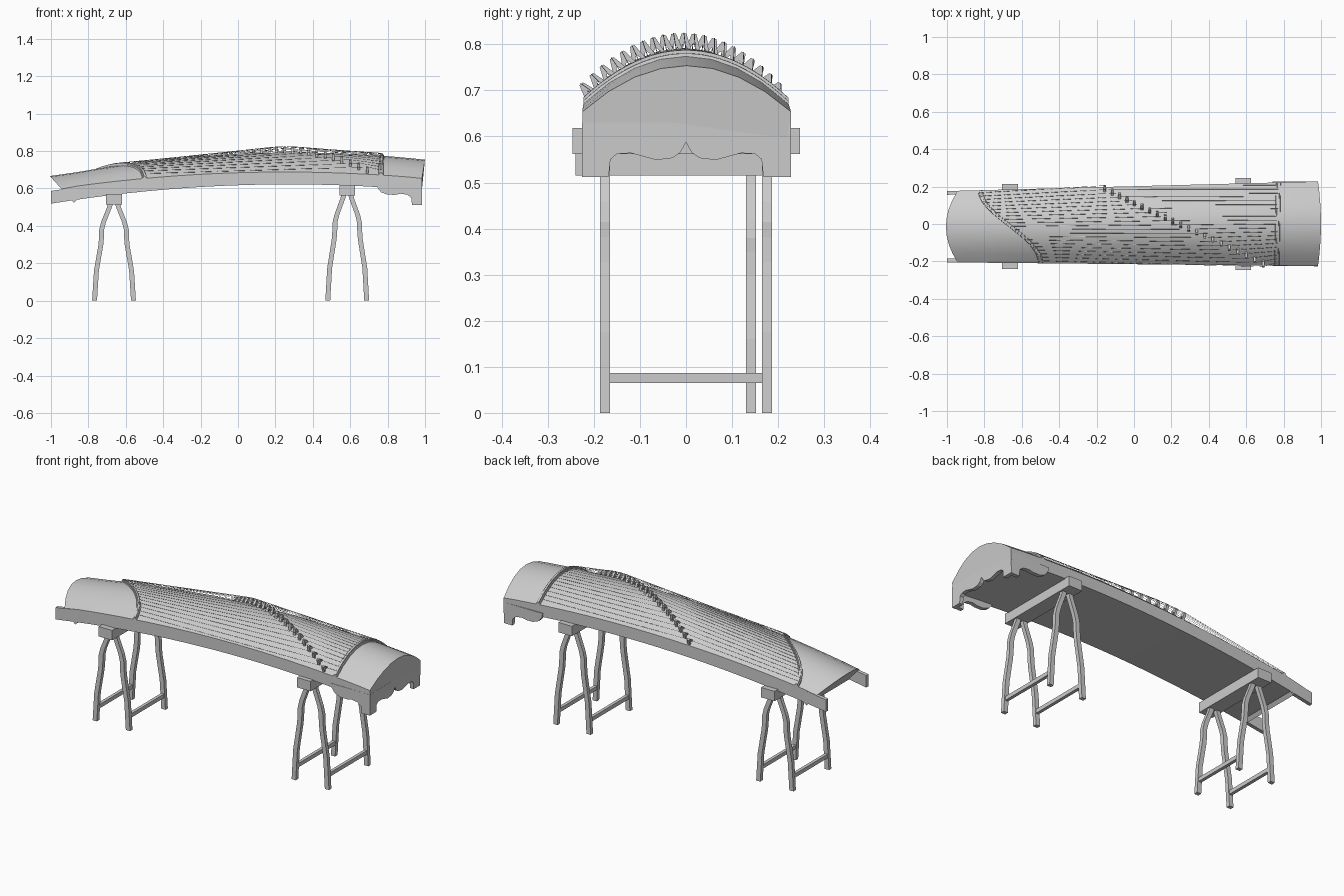
import bpy, bmesh, math
from mathutils import Matrix, Vector

if "Cube" in bpy.data.objects:
    bpy.data.objects.remove(bpy.data.objects["Cube"], do_unlink=True)

GREY = (0.6, 0.6, 0.6, 1)
mat = bpy.data.materials.new("plain grey")
mat.use_nodes = True
mat.diffuse_color = GREY
mat.node_tree.nodes["Principled BSDF"].inputs["Base Color"].default_value = GREY


# Shape of the instrument: crown, eave and underside heights along its length
def crown(x): return 0.792 - 0.078 * (x - 0.3) ** 2
def eave(x): return 0.688 - 0.061 * (x - 0.25) ** 2
def under(x): return 0.622 - 0.064 * (x - 0.27) ** 2
def front_y(x): return -0.215 - 0.01 * x
def back_y(x): return 0.202 + 0.026 * x


def surface(x, f, lift=0.0):
    """Point on the soundboard; f runs from -1 (front) to 1 (back)."""
    y = front_y(x) + (back_y(x) - front_y(x)) * (f + 1) / 2
    z = eave(x) + (crown(x) - eave(x)) * (1 - f * f)
    return Vector((x, y, z + lift))


# Mesh helpers
def finish(name, bm, smooth=None):
    bmesh.ops.recalc_face_normals(bm, faces=bm.faces)
    me = bpy.data.meshes.new(name)
    bm.to_mesh(me)
    bm.free()
    me.materials.append(mat)
    if smooth:
        me.shade_smooth()
        me.set_sharp_from_angle(angle=math.radians(smooth))
    ob = bpy.data.objects.new(name, me)
    bpy.context.collection.objects.link(ob)
    return ob


def loft(name, rings, smooth=None):
    bm = bmesh.new()
    rows = [[bm.verts.new(p) for p in ring] for ring in rings]
    for a, b in zip(rows, rows[1:]):
        for i in range(len(a)):
            j = (i + 1) % len(a)
            bm.faces.new((a[i], a[j], b[j], b[i]))
    bm.faces.new(rows[0])
    bm.faces.new(rows[-1][::-1])
    return finish(name, bm, smooth)


def prism(name, points, depth):
    """Extrude a closed outline by a depth vector."""
    depth = Vector(depth)
    return loft(name, [[Vector(p) for p in points], [Vector(p) + depth for p in points]])


def box(name, x0, x1, y0, y1, z0, z1):
    return prism(name, [(x0, y0, z0), (x1, y0, z0), (x1, y1, z0), (x0, y1, z0)], (0, 0, z1 - z0))


# Arched body with slanted ends
STATIONS, ARCH = 20, 8
rings = []
for i in range(STATIONS + 1):
    x = -0.86 + 1.78 * i / STATIONS
    ring = []
    for k in range(ARCH + 1):
        ring.append(surface(x, 2 * k / ARCH - 1))
    ring.append(Vector((x, back_y(x), under(x))))
    ring.append(Vector((x, front_y(x), under(x))))
    rings.append(ring)


def end_ring(x, slant):
    ring = [surface(x, 2 * k / ARCH - 1) for k in range(ARCH + 1)]
    ring += [Vector((x, back_y(x), under(x))), Vector((x, front_y(x), under(x)))]
    for p in ring:
        p.x = slant(p.z)
    return ring


rings.insert(0, end_ring(-0.97, lambda z: -1 + 0.9 * (0.66 - z)))
rings.append(end_ring(1.0, lambda z: 0.983 + 0.16 * max(0, z - 0.65)))
loft("body", rings, 25)

# Side rails that run past the slanted tail
for side, edge, inward in (("front", front_y, 0.02), ("back", back_y, -0.02)):
    rail = []
    for x in (-1.0, -0.93, -0.84):
        y = edge(x)
        rail.append([(x, y, under(x)), (x, y + inward, under(x)),
                     (x, y + inward, eave(x) - 0.006), (x, y, eave(x) - 0.006)])
    loft(side + "_tail_rail", rail)

# Scalloped skirts at the head
SIDE = [(0.74, 0.63), (0.745, 0.605), (0.765, 0.58), (0.80, 0.567), (0.84, 0.566), (0.87, 0.572),
        (0.905, 0.567), (0.927, 0.55), (0.93, 0.512), (0.982, 0.512), (0.984, 0.63)]
for side, y, t in (("front", front_y(0.98), 0.022), ("back", back_y(0.98), -0.022)):
    prism(side + "_head_skirt", [(x, y, z) for x, z in SIDE], (0, t, 0))

HALF = [(0.226, 0.63), (0.226, 0.512), (0.168, 0.512), (0.164, 0.55), (0.15, 0.562),
        (0.12, 0.564), (0.065, 0.549), (0.03, 0.553), (0.012, 0.565)]
outline = HALF + [(0, 0.588)] + [(-y, z) for y, z in reversed(HALF)]
prism("end_skirt", [(0.962, y, z) for y, z in outline], (0.022, 0, 0))


# Fixed ridges across the soundboard
def tail_x(f): return -0.66 - 0.16 * math.sin(f * math.pi / 2)
def head_x(f): return 0.768 + 0.004 * f


def ridge(name, path, width, height):
    sections = []
    for k in range(25):
        f = k / 12 - 1
        x = path(f)
        # Widen across the direction of the path
        slope = (path(f + 0.01) - path(f - 0.01)) / 0.004
        half = width / 2 * math.sqrt(1 + slope * slope * 0.04)
        sections.append([surface(x - half, f, -0.006), surface(x + half, f, -0.006),
                         surface(x + half * 0.8, f, height), surface(x - half * 0.8, f, height)])
    loft(name, sections, 40)


for label, path in (("tail", tail_x), ("head", head_x)):
    ridge(label + "_ridge", path, 0.014, 0.013)
    ridge(label + "_ridge_trim", path, 0.028, 0.006)

# Movable bridges and the strings that cross them
STRINGS, RISE = 21, 0.032
curve = bpy.data.curves.new("strings", "CURVE")
curve.dimensions = "3D"
curve.bevel_depth = 0.0009
curve.bevel_resolution = 0
FOOT = [(-0.017, -0.004), (-0.005, RISE), (0.005, RISE), (0.017, -0.004), (0.009, -0.004), (0, 0.012), (-0.009, -0.004)]
for n in range(STRINGS):
    f = 0.93 - 1.86 * n / (STRINGS - 1)
    x = 0.25 - 0.455 * f + 0.02 * f * f
    base = surface(x, f)
    across = surface(x, f + 0.02) - surface(x, f - 0.02)
    tilt = Matrix.Rotation(math.atan2(across.z, across.y), 3, "X")
    outline = [base + tilt @ Vector((-0.007, y, z)) for y, z in FOOT]
    prism("bridge_%02d" % (n + 1), outline, (0.014, 0, 0))
    top = base + tilt @ Vector((0, 0, RISE + 0.001))
    spline = curve.splines.new("POLY")
    spline.points.add(2)
    ends = (surface(tail_x(f), f, 0.014), top, surface(head_x(f), f, 0.014))
    for point, co in zip(spline.points, ends):
        point.co = (*co, 1)
curve.materials.append(mat)
bpy.context.collection.objects.link(bpy.data.objects.new("strings", curve))

# Two stands: bar, wavy splayed legs and low stretchers
WAVE = [(0, 0.104), (0.16, 0.094), (0.3, 0.07), (0.35, 0.066), (0.38, 0.066), (0.42, 0.056), (0.5, 0.024), (0.53, 0.016)]
for label, cx, low, bar, legs in (("tail", -0.663, 0.515, (-0.24, 0.215), (-0.176, 0.141)),
                                  ("head", 0.584, 0.562, (-0.246, 0.247), (-0.176, 0.176))):
    box(label + "_stand_bar", cx - 0.042, cx + 0.042, *bar, low, low + 0.056)
    for sx, way in ((-1, "right"), (1, "left")):
        for y, place in zip(legs, ("front", "back")):
            sections = []
            for z, off in WAVE:
                x, h = cx + sx * off, z * low / 0.515
                sections.append([(x - 0.013, y - 0.011, h), (x + 0.013, y - 0.011, h),
                                 (x + 0.013, y + 0.011, h), (x - 0.013, y + 0.011, h)])
            loft("%s_stand_%s_%s_leg" % (label, place, way), sections)
        x = cx + sx * 0.099
        box("%s_stand_%s_stretcher" % (label, way), x - 0.009, x + 0.009, *legs, 0.065, 0.087)
